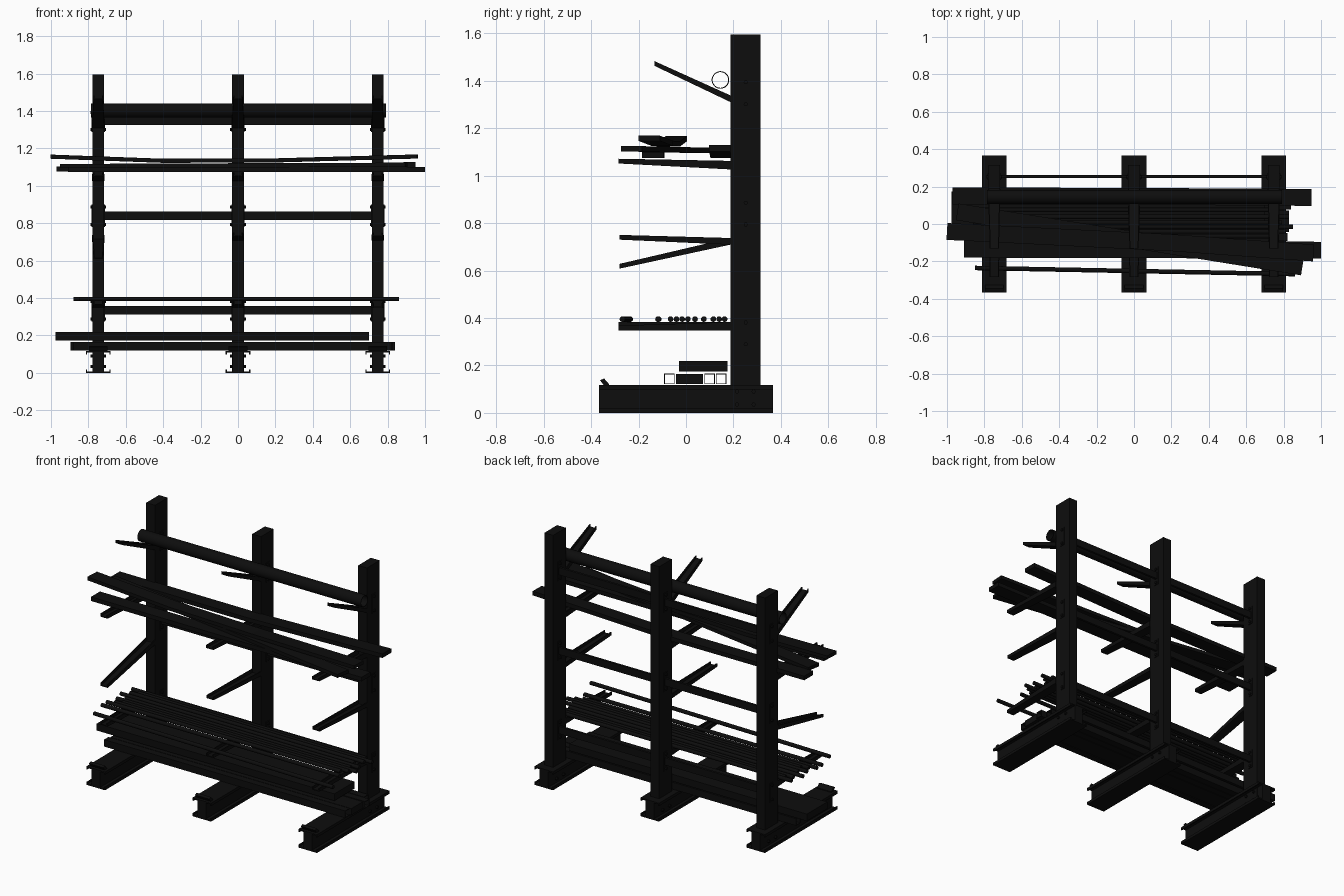
import bpy, bmesh, math
from mathutils import Vector

if "Cube" in bpy.data.objects:
    bpy.data.objects.remove(bpy.data.objects["Cube"])

black = bpy.data.materials.new("black_steel")
black.diffuse_color = (0.004, 0.004, 0.004, 1)
black.use_nodes = True
black.node_tree.nodes["Principled BSDF"].inputs["Base Color"].default_value = black.diffuse_color


def finish(name, bm, smooth=False):
    bmesh.ops.recalc_face_normals(bm, faces=bm.faces)
    me = bpy.data.meshes.new(name)
    if smooth:
        for f in bm.faces:
            f.smooth = len(f.verts) == 4
    bm.to_mesh(me)
    bm.free()
    me.materials.append(black)
    ob = bpy.data.objects.new(name, me)
    bpy.context.collection.objects.link(ob)
    return ob


def box(name, x0, x1, y0, y1, z0, z1):
    bm = bmesh.new()
    bmesh.ops.create_cube(bm, size=1)
    for v in bm.verts:
        v.co = Vector(((x0 + x1) / 2 + v.co.x * (x1 - x0),
                       (y0 + y1) / 2 + v.co.y * (y1 - y0),
                       (z0 + z1) / 2 + v.co.z * (z1 - z0)))
    return finish(name, bm)


def loft(name, sections, smooth=False):
    """Join equal-length closed sections and cap both ends."""
    bm = bmesh.new()
    rings = [[bm.verts.new(p) for p in s] for s in sections]
    n = len(rings[0])
    for a, b in zip(rings, rings[1:]):
        for i in range(n):
            j = (i + 1) % n
            bm.faces.new((a[i], a[j], b[j], b[i]))
    bm.faces.new(rings[0])
    bm.faces.new(rings[-1])
    return finish(name, bm, smooth)


def rod(name, p0, p1, r, n=12):
    ring = [(r * math.cos(2 * math.pi * i / n), r * math.sin(2 * math.pi * i / n)) for i in range(n)]
    return loft(name, [[(p[0], p[1] + a, p[2] + b) for a, b in ring] for p in (p0, p1)], n > 6)


def hollow(name, x0, x1, y, z, r, wall, n):
    """Open tube along x; n = 4 gives a square tube."""
    bm = bmesh.new()
    k = math.pi / 4 if n == 4 else 0
    scale = math.sqrt(2) if n == 4 else 1

    def ring(x, rad):
        return [bm.verts.new((x, y + rad * scale * math.cos(2 * math.pi * i / n + k),
                              z + rad * scale * math.sin(2 * math.pi * i / n + k))) for i in range(n)]
    loops = [ring(x0, r), ring(x1, r), ring(x1, r - wall), ring(x0, r - wall)]
    for q in range(4):
        a, b = loops[q], loops[(q + 1) % 4]
        for i in range(n):
            j = (i + 1) % n
            f = bm.faces.new((a[i], a[j], b[j], b[i]))
    ob = finish(name, bm)
    if n > 4:
        bpy.context.view_layer.objects.active = ob
        ob.select_set(True)
        bpy.ops.object.shade_smooth_by_angle(angle=math.radians(40))
        ob.select_set(False)
    return ob


def arm(name, x, z_root, z_tip, y_tip, h_root=0.036, h_tip=0.02):
    """Tapered upward-open channel; z values are the top edge."""
    sections = []
    for y, z, w, h in ((0.187, z_root, 0.033, h_root), (y_tip, z_tip, 0.025, h_tip)):
        t = 0.006
        prof = [(-w, 0), (-w, -h), (w, -h), (w, 0), (w - t, 0), (w - t, t - h), (t - w, t - h), (t - w, 0)]
        sections.append([(x + a, y, z + b) for a, b in prof])
    loft(name, sections)


def board(name, pts, w, t):
    """Slightly bent plank through the given centre points."""
    d = Vector(pts[-1]) - Vector(pts[0])
    side = Vector((-d.y, d.x, 0)).normalized() * (w / 2)
    up = Vector((0, 0, t / 2))
    loft(name, [[Vector(p) + side + up, Vector(p) - side + up,
                 Vector(p) - side - up, Vector(p) + side - up] for p in pts])


columns = (-0.747, 0.0, 0.747)
brace_z = (0.335, 0.84, 1.347)

for i, x in enumerate(columns):
    # Upright and flanged foot
    box("column", x - 0.031, x + 0.031, 0.187, 0.315, 0.003, 1.595)
    prof = [(0.03, 0.008), (0.059, 0.008), (0.059, 0.018), (0.066, 0.018), (0.066, 0), (-0.066, 0),
            (-0.066, 0.018), (-0.059, 0.018), (-0.059, 0.008), (-0.03, 0.008)]
    prof += [(a, 0.117 - b) for a, b in reversed(prof)]
    loft("base_beam", [[(x + a, y, b) for a, b in prof] for y in (-0.366, 0.366)])
    # Tilted stop at the front of the foot
    stop = [(-0.362, 0.138), (-0.345, 0.145), (-0.325, 0.122), (-0.325, 0.114), (-0.345, 0.114)]
    loft("base_stop", [[(x + s, y, z) for y, z in stop] for s in (-0.05, 0.05)])
    # Cross bolts through column and foot
    for z in [b + s * 0.046 for b in brace_z for s in (-1, 1)] + [0.035, 0.09]:
        ys = (0.215, 0.285) if z < 0.1 else (0.252,)
        for y in ys:
            prof6 = [(0.009 * math.cos(k * math.pi / 3), 0.009 * math.sin(k * math.pi / 3)) for k in range(6)]
            loft("bolt", [[(x + s, y + a, z + b) for a, b in prof6] for s in (-0.042, 0.042)])
    # Brace end plates
    for z in brace_z:
        box("brace_plate", x - 0.035, x + 0.035, 0.235, 0.27, z - 0.06, z + 0.06)
    # Cantilever arms
    arm("arm_low", x, 0.383, 0.368 if i == 2 else 0.383, -0.284)
    arm("arm_middle", x, 0.737, 0.628 if i == 0 else 0.75, -0.28, 0.028)
    arm("arm_high", x, 1.062, 1.071, -0.284)
    arm("arm_top", x, 1.338, 1.482, -0.132, 0.028)

# Horizontal braces between uprights
for a, b in zip(columns, columns[1:]):
    for z in brace_z:
        box("brace", a + 0.03, b - 0.03, 0.246, 0.261, z - 0.023, z + 0.023)

# Large pipe on the top arms
hollow("pipe", -0.785, 0.79, 0.145, 1.403, 0.037, 0.004, 32)

# Loose planks on the high arms
board("plank_back", [(-0.97, 0.15, 1.09), (0, 0.148, 1.088), (0.95, 0.142, 1.115)], 0.09, 0.026)
board("plank_front", [(-0.91, -0.135, 1.087), (1.0, -0.14, 1.087)], 0.09, 0.026)
board("plank_diagonal", [(-0.945, 0.065, 1.106), (0, -0.085, 1.11), (0.9, -0.23, 1.113)], 0.09, 0.022)
board("plank_sagging", [(-1.0, -0.04, 1.156), (-0.4, -0.07, 1.134), (0.2, -0.1, 1.136),
                        (0.96, -0.155, 1.157)], 0.09, 0.022)

# Thin rods on the low arms
for k, y in enumerate((-0.065, -0.04, -0.016, 0.008, 0.038, 0.075, 0.115, 0.14, 0.163)):
    s = 0.02 * ((k * 2) % 5 - 2)
    rod("rod", (-0.84 + s, y, 0.395), (0.81 + s, y, 0.395), 0.012)
rod("rod_front", (-0.85, -0.235, 0.395), (0.86, -0.268, 0.395), 0.012)
rod("rod_skewed", (-0.88, -0.115, 0.395), (0.8, -0.118, 0.395), 0.012)

# Square tubes and timber on the feet
for y, x0, x1 in ((-0.07, -0.88, 0.82), (0.1, -0.86, 0.84), (0.148, -0.895, 0.8)):
    hollow("square_tube", x0, x1, y, 0.143, 0.022, 0.003, 4)
box("lower_beam", -0.87, 0.83, -0.043, 0.072, 0.122, 0.164)
box("upper_beam", -0.975, 0.70, -0.03, 0.175, 0.174, 0.218)
